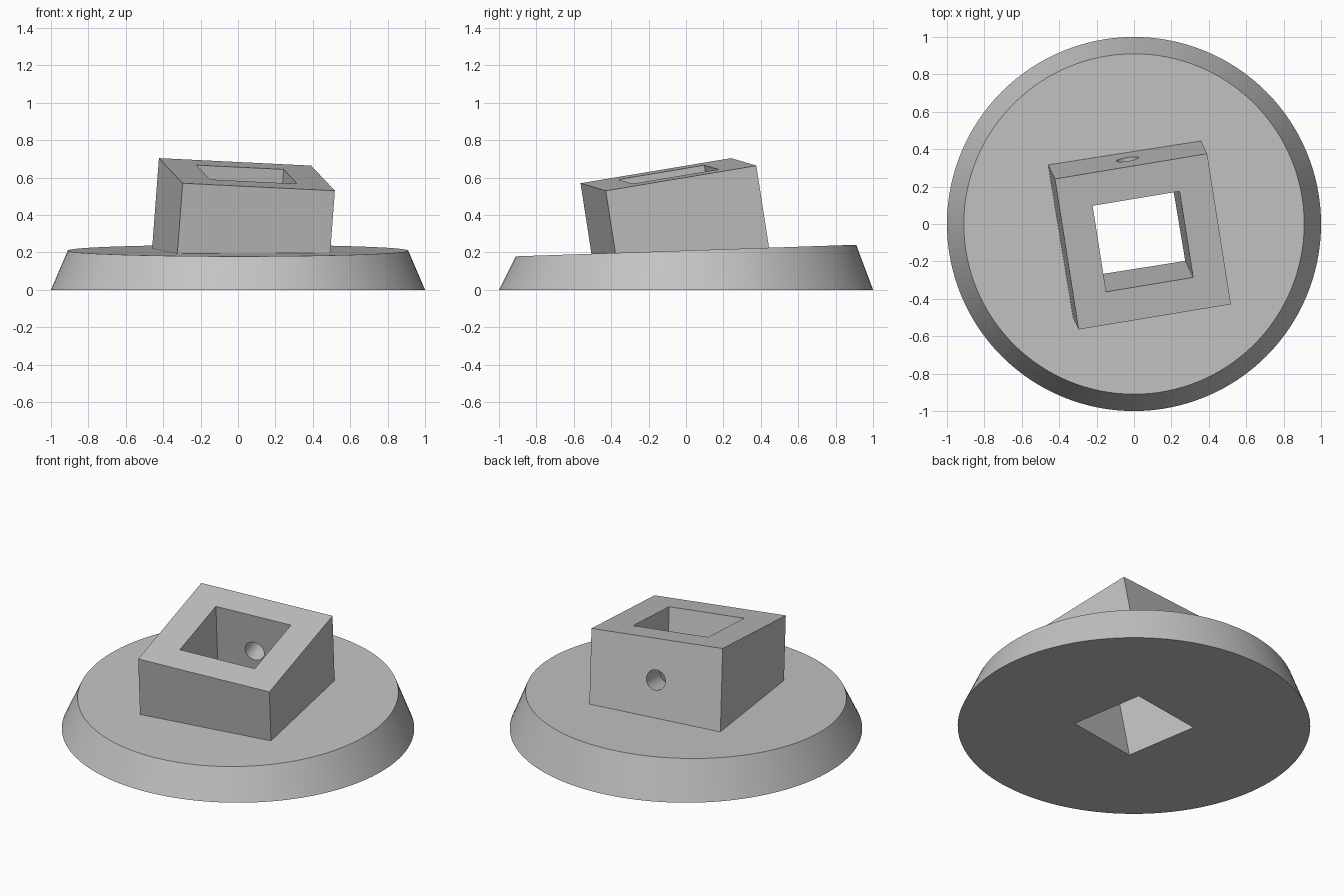
import bpy
import bmesh
from math import radians
from mathutils import Matrix, Vector

if "Cube" in bpy.data.objects:
    bpy.data.objects.remove(bpy.data.objects["Cube"])

grey = bpy.data.materials.new("plain grey")
grey.use_nodes = True
COLOUR = (0.55, 0.55, 0.55, 1)
grey.diffuse_color = COLOUR
grey.node_tree.nodes["Principled BSDF"].inputs["Base Color"].default_value = COLOUR

# Tilted frame of the socket: origin at the middle of its top face
normal = Vector((0.075, -0.155, 1)).normalized()
across = Vector((0.815, 0.135, -0.04))
across = (across - normal * across.dot(normal)).normalized()
along = normal.cross(across)
frame = Matrix.Translation((0.0475, -0.094, 0.617)) @ Matrix((across, along, normal)).transposed().to_4x4()


def add_object(name, bm, matrix=None):
    mesh = bpy.data.meshes.new(name)
    bm.to_mesh(mesh)
    bm.free()
    if matrix:
        mesh.transform(matrix)
    mesh.materials.append(grey)
    obj = bpy.data.objects.new(name, mesh)
    bpy.context.collection.objects.link(obj)
    return obj


def tilted_box(name, side, top, bottom):
    bm = bmesh.new()
    bmesh.ops.create_cube(bm, size=1)
    place = Matrix.Translation((0, 0, (top + bottom) / 2)) @ Matrix.Diagonal((side, side, top - bottom, 1))
    return add_object(name, bm, frame @ place)


def combine(target, other, operation):
    mod = target.modifiers.new(other.name, "BOOLEAN")
    mod.operation = operation
    mod.solver = "EXACT"
    mod.object = other
    bpy.context.view_layer.objects.active = target
    bpy.ops.object.modifier_apply(modifier=mod.name)
    bpy.data.objects.remove(other)


# Round base with a sloping top
bm = bmesh.new()
bmesh.ops.create_cone(bm, cap_ends=True, segments=128, radius1=1, radius2=0.91, depth=1)
for v in bm.verts:
    v.co.z = 0.21 + 0.034 * v.co.y if v.co.z > 0 else 0
base = add_object("base_with_socket", bm)

# Square socket block, merged into the base
combine(base, tilted_box("socket_block", 0.826, 0, -0.5), "UNION")

# Square opening running right through
combine(base, tilted_box("square_opening", 0.472, 0.2, -0.9), "DIFFERENCE")

# Round screw hole through the back wall
bm = bmesh.new()
bmesh.ops.create_cone(bm, cap_ends=True, segments=48, radius1=0.06, radius2=0.06, depth=0.36)
hole_place = Matrix.Translation((0, 0.33, -0.245)) @ Matrix.Rotation(radians(90), 4, "X")
combine(base, add_object("screw_hole", bm, frame @ hole_place), "DIFFERENCE")

bpy.ops.object.select_all(action="DESELECT")
base.select_set(True)
bpy.context.view_layer.objects.active = base
bpy.ops.object.shade_smooth_by_angle(angle=radians(30))
